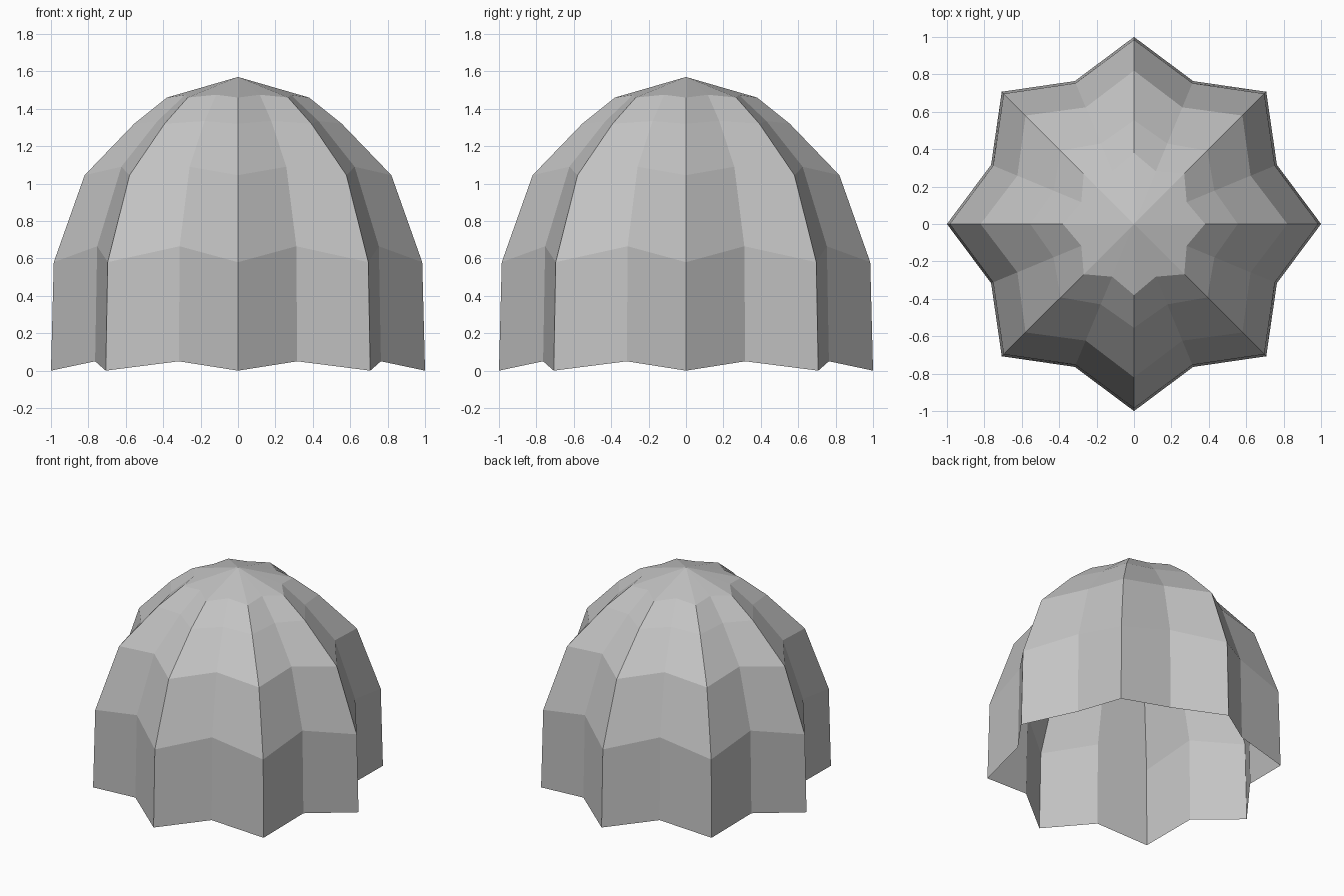
import bpy, bmesh
from math import cos, sin, pi

if "Cube" in bpy.data.objects:
    bpy.data.objects.remove(bpy.data.objects["Cube"])

# Plain grey cloth
grey = bpy.data.materials.new("grey_cloth")
grey.use_nodes = True
colour = (0.55, 0.55, 0.55, 1)
grey.diffuse_color = colour
grey.node_tree.nodes["Principled BSDF"].inputs["Base Color"].default_value = colour

# Radius and height of each ring, along the ridges and along the valleys
ridge = [(1.0, 0.0), (0.985, 0.58), (0.82, 1.045), (0.555, 1.32), (0.38, 1.46)]
valley = [(0.827, 0.05), (0.815, 0.665), (0.675, 1.09), (0.465, 1.335), (0.305, 1.475)]
POINTS = 8
STEPS = POINTS * 2

# Open, fluted dome: a thin shell of alternating ridges and valleys
bm = bmesh.new()
rings = []
for out, dip in zip(ridge, valley):
    ring = []
    for i in range(STEPS):
        r, z = dip if i % 2 else out
        a = 2 * pi * i / STEPS
        ring.append(bm.verts.new((r * cos(a), r * sin(a), z)))
    rings.append(ring)
for low, high in zip(rings, rings[1:]):
    for i in range(STEPS):
        j = (i + 1) % STEPS
        bm.faces.new((low[i], low[j], high[j], high[i]))

# Shallow pointed cap
apex = bm.verts.new((0, 0, 1.57))
for i in range(STEPS):
    bm.faces.new((rings[-1][i], rings[-1][(i + 1) % STEPS], apex))

mesh = bpy.data.meshes.new("canopy")
bm.to_mesh(mesh)
bm.free()
mesh.materials.append(grey)
canopy = bpy.data.objects.new("canopy", mesh)
bpy.context.collection.objects.link(canopy)
